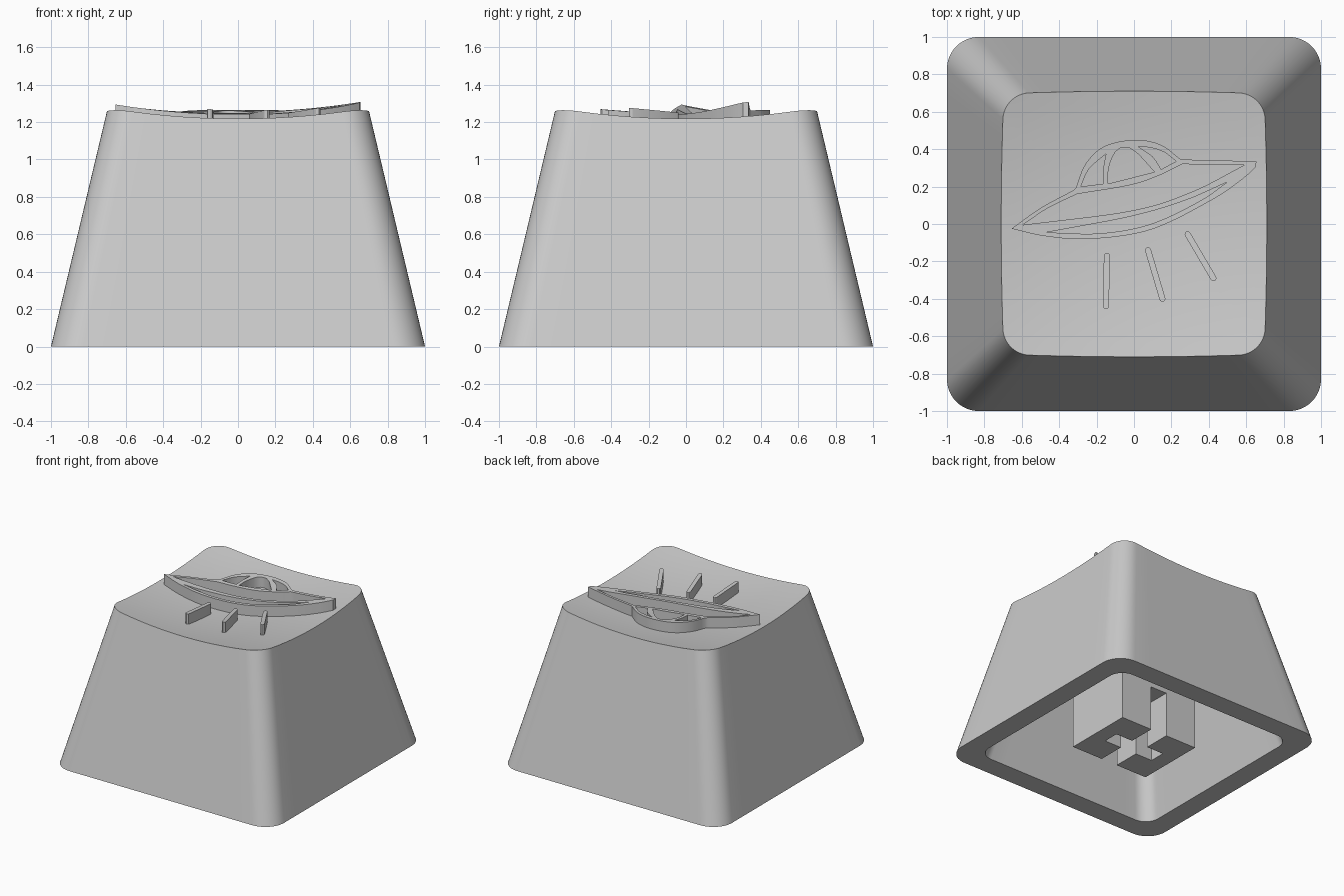
import bpy, bmesh, math
from mathutils import Vector

cube = bpy.data.objects.get("Cube")
if cube:
    bpy.data.objects.remove(cube, do_unlink=True)

plastic = bpy.data.materials.new("grey plastic")
plastic.use_nodes = True
GREY = (0.6, 0.6, 0.6, 1)
plastic.diffuse_color = GREY
plastic.node_tree.nodes["Principled BSDF"].inputs["Base Color"].default_value = GREY

RELIEF = 0.085   # height of the raised design above the dish


def dish(x, y):
    """Height of the scooped top surface."""
    return 1.155 + (x * x + y * y) / 8


def finish(bm, name):
    bmesh.ops.recalc_face_normals(bm, faces=bm.faces)
    mesh = bpy.data.meshes.new(name)
    bm.to_mesh(mesh)
    bm.free()
    mesh.materials.append(plastic)
    obj = bpy.data.objects.new(name, mesh)
    bpy.context.collection.objects.link(obj)
    bpy.ops.object.select_all(action='DESELECT')
    obj.select_set(True)
    bpy.context.view_layer.objects.active = obj
    bpy.ops.object.shade_smooth_by_angle(angle=math.radians(30))
    return obj


# ---- cap body: one skin of rounded-square rings, from top centre to ceiling ----
def rounded_square(half, radius, arc=10, side=12):
    pts = []
    for k in range(4):
        turn = k * math.pi / 2
        c = half - radius
        quarter = [Vector((c + radius * math.cos(a), c + radius * math.sin(a)))
                   for a in (i / arc * math.pi / 2 for i in range(arc + 1))]
        edge = [Vector((c - 2 * c * i / side, half)) for i in range(1, side)]
        for p in quarter + edge:
            pts.append((p.x * math.cos(turn) - p.y * math.sin(turn),
                        p.x * math.sin(turn) + p.y * math.cos(turn)))
    return pts


def rim_point(p):
    """Slide a point of the base outline up the sloping side to the dish."""
    s = 0.7
    for _ in range(6):
        s = 1 - 0.238 * dish(p[0] * s, p[1] * s)
    return p[0] * s, p[1] * s


bm = bmesh.new()
rim = [rim_point(p) for p in rounded_square(1, 0.2)]
rings = []
for step in range(1, 11):
    f = step / 10
    rings.append([(x * f, y * f, dish(x * f, y * f)) for x, y in rim])
rings.append([(x, y, 0) for x, y in rounded_square(1, 0.17)])
rings.append([(x, y, 0) for x, y in rounded_square(0.83, 0.12)])
rings.append([(x, y, 1) for x, y in rounded_square(0.6, 0.1)])
loops = [[bm.verts.new(p) for p in ring] for ring in rings]
count = len(rim)
for a, b in zip(loops, loops[1:]):
    for i in range(count):
        j = (i + 1) % count
        bm.faces.new((a[i], a[j], b[j], b[i]))
centre = bm.verts.new((0, 0, dish(0, 0)))
for i in range(count):
    bm.faces.new((centre, loops[0][i], loops[0][(i + 1) % count]))
bm.faces.new(loops[-1])
finish(bm, "cap_body")


# ---- stem: solid block above, two mirrored U-shaped jaws below ----
def prism(bm, outline, z0, z1, capped=True):
    low = [bm.verts.new((x, y, z0)) for x, y in outline]
    high = [bm.verts.new((x, y, z1)) for x, y in outline]
    n = len(outline)
    for i in range(n):
        j = (i + 1) % n
        bm.faces.new((low[i], low[j], high[j], high[i]))
    bm.faces.new(low)
    if capped:
        bm.faces.new(high)


SX, SY, SLOT, ARM, ARM_W, SLOT_Z = 0.356, 0.29, 0.074, 0.228, 0.066, 0.37
bm = bmesh.new()
prism(bm, [(-SX, -SY), (SX, -SY), (SX, SY), (-SX, SY)], SLOT_Z, 1.02)
finish(bm, "stem_block")
jaw = [(SLOT, -SY), (SX, -SY), (SX, SY), (SLOT, SY),
       (SLOT, ARM_W), (ARM, ARM_W), (ARM, -ARM_W), (SLOT, -ARM_W)]
for name, sign in (("stem_jaw_left", 1), ("stem_jaw_right", -1)):
    bm = bmesh.new()
    prism(bm, [(sign * x, y) for x, y in jaw], 0, SLOT_Z, capped=False)
    finish(bm, name)


# ---- raised design on the dish ----
def smooth(points, step=0.03):
    """Catmull-Rom through the points, without the last one."""
    pts = [Vector(p) for p in points]
    ext = [2 * pts[0] - pts[1]] + pts + [2 * pts[-1] - pts[-2]]
    out = []
    for a, b, c, d in zip(ext, ext[1:], ext[2:], ext[3:]):
        n = max(1, round((c - b).length / step))
        for i in range(n):
            t = i / n
            out.append(0.5 * (2 * b + (c - a) * t + (2 * a - 5 * b + 4 * c - d) * t ** 2
                              + (3 * b - a - 3 * c + d) * t ** 3))
    return out


def outline(*runs):
    """Closed outline of smooth runs that meet at sharp corners."""
    pts = []
    for i, run in enumerate(runs):
        pts += smooth(list(run) + [runs[(i + 1) % len(runs)][0]])
    return pts


def relief(name, *outlines):
    """Fill the outlines (later ones are holes) and raise them off the dish."""
    bm = bmesh.new()
    for pts in outlines:
        vs = [bm.verts.new((p.x, p.y, 0)) for p in pts]
        for i, v in enumerate(vs):
            bm.edges.new((v, vs[(i + 1) % len(vs)]))
    bmesh.ops.triangle_fill(bm, use_beauty=True, edges=bm.edges[:], normal=(0, 0, 1))
    top = bmesh.ops.extrude_face_region(bm, geom=bm.faces[:])["geom"]
    raised = {g for g in top if isinstance(g, bmesh.types.BMVert)}
    for v in bm.verts:
        v.co.z = dish(v.co.x, v.co.y) + (RELIEF if v in raised else -0.03)
    finish(bm, name)


saucer = outline(
    [(-.655, -.025), (-.5, .085)],
    [(-.325, .18)],
    [(-.31, .195), (-.26, .32), (-.16, .415), (0, .45), (.14, .425)],
    [(.25, .345)],
    [(.655, .335)],
    [(.65, .305), (.58, .24), (.41, .125), (.09, -.03), (-.235, -.08), (-.475, -.065)])
upper_hull = outline(
    [(-.595, -.005), (-.46, .085)],
    [(-.305, .16), (-.02, .208), (.13, .258)],
    [(.257, .32)],
    [(.59, .315), (.3, .168), (-.02, .07)])
lower_hull = outline(
    [(-.47, -.045), (-.02, .04), (.27, .125)],
    [(.5, .225), (.35, .122), (.09, 0), (-.18, -.05)])
window_right = outline(
    [(-.285, .2), (-.24, .295)],
    [(-.15, .375), (-.165, .29)],
    [(-.165, .215)])
window_middle = outline(
    [(-.14, .215), (-.135, .3), (-.1, .385), (-.05, .41), (.01, .385)],
    [(.11, .278)])
window_left = outline(
    [(.02, .415), (.09, .408), (.16, .385)],
    [(.225, .335)],
    [(.145, .292), (.1, .36)])
relief("flying_saucer", saucer, upper_hull, lower_hull,
       window_right, window_middle, window_left)


def bar(start, end, r=0.016):
    """Round-ended bar outline."""
    a, b = Vector(start), Vector(end)
    ang = math.atan2(b.y - a.y, b.x - a.x) - math.pi / 2
    arc = [ang + i * math.pi / 6 for i in range(7)]
    tip = [b + r * Vector((math.cos(t), math.sin(t))) for t in arc]
    tail = [a - r * Vector((math.cos(t), math.sin(t))) for t in arc]
    return tip + tail


rays = {"right": ((-.145, -.17), (-.15, -.44)),
        "middle": ((.075, -.14), (.152, -.4)),
        "left": ((.287, -.055), (.425, -.29))}
for side, (start, end) in rays.items():
    relief("light_ray_" + side, bar(start, end))
